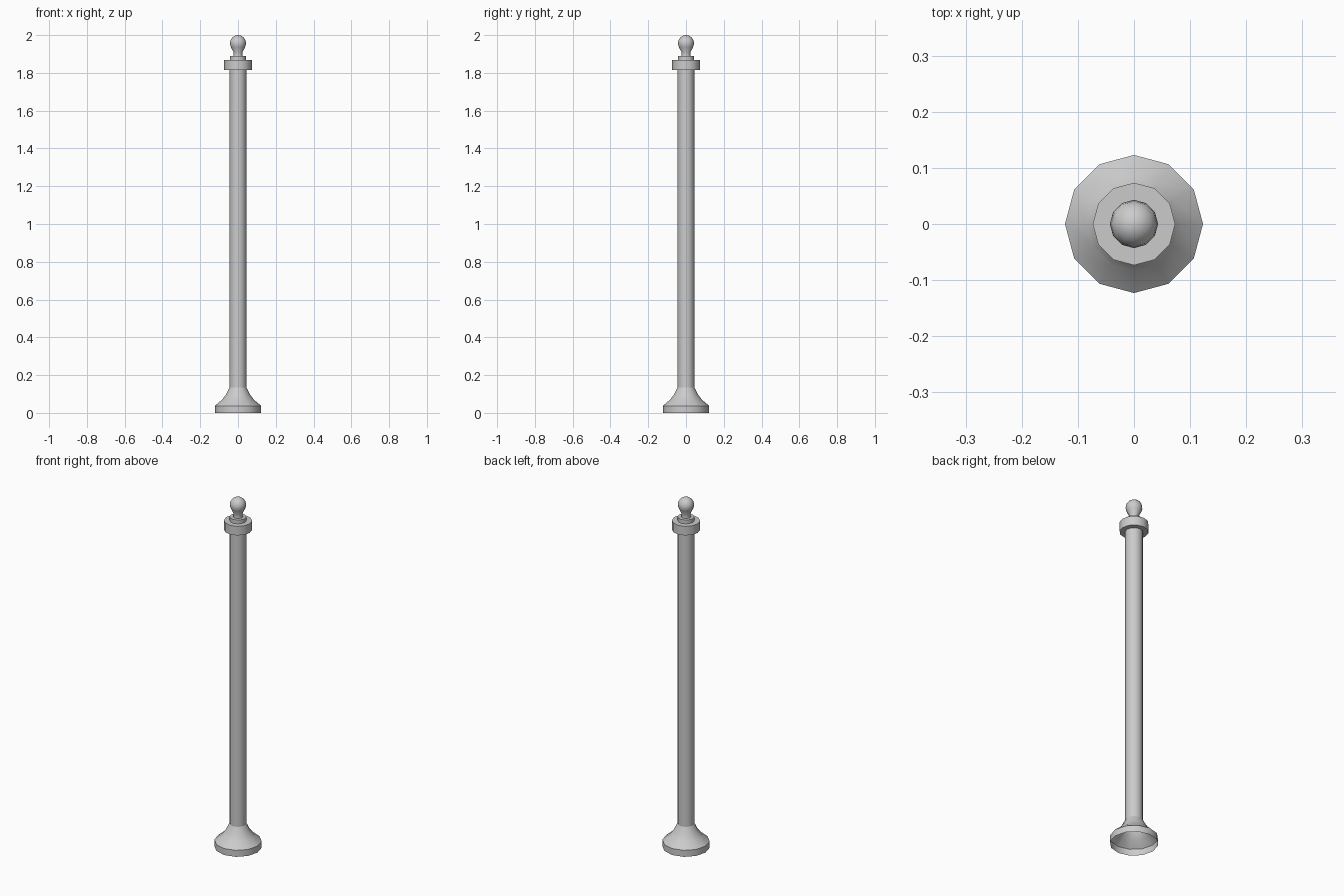
import bpy, bmesh, math

if "Cube" in bpy.data.objects:
    bpy.data.objects.remove(bpy.data.objects["Cube"])

SIDES = 12


def lathe(name, profile, angle=40):
    """Spin an (r, z) profile around z; r = 0 makes a pole."""
    me = bpy.data.meshes.new(name)
    bm = bmesh.new()
    verts = [bm.verts.new((r, 0, z)) for r, z in profile]
    edges = [bm.edges.new(p) for p in zip(verts, verts[1:])]
    bmesh.ops.spin(bm, geom=verts + edges, cent=(0, 0, 0), axis=(0, 0, 1),
                   angle=2 * math.pi, steps=SIDES)
    bmesh.ops.remove_doubles(bm, verts=bm.verts, dist=1e-4)
    bmesh.ops.recalc_face_normals(bm, faces=bm.faces)
    bm.to_mesh(me)
    bm.free()
    ob = bpy.data.objects.new(name, me)
    bpy.context.collection.objects.link(ob)
    bpy.ops.object.select_all(action='DESELECT')
    ob.select_set(True)
    bpy.context.view_layer.objects.active = ob
    bpy.ops.object.shade_smooth_by_angle(angle=math.radians(angle))
    return ob


# Flared foot, open underneath
lathe("base", [(0.123, 0), (0.123, 0.037), (0.084, 0.07), (0.064, 0.097), (0.045, 0.135)])

# Long plain shaft
lathe("shaft", [(0.045, 0.135), (0.045, 1.815)])

# Wide collar at the top of the shaft
lathe("collar", [(0.045, 1.815), (0.0735, 1.815), (0.0735, 1.867), (0.043, 1.867)])

# Small stepped ring on the collar
lathe("ring", [(0.043, 1.867), (0.043, 1.889), (0.025, 1.889)])

# Neck and ball finial
R, CZ = 0.043, 1.957
ball = [(R * math.cos(math.radians(a)), CZ + R * math.sin(math.radians(a)))
        for a in (-30, -5, 20, 45, 68)]
lathe("finial", [(0.025, 1.889), (0.023, 1.908)] + ball + [(0, 2.0)], 50)
